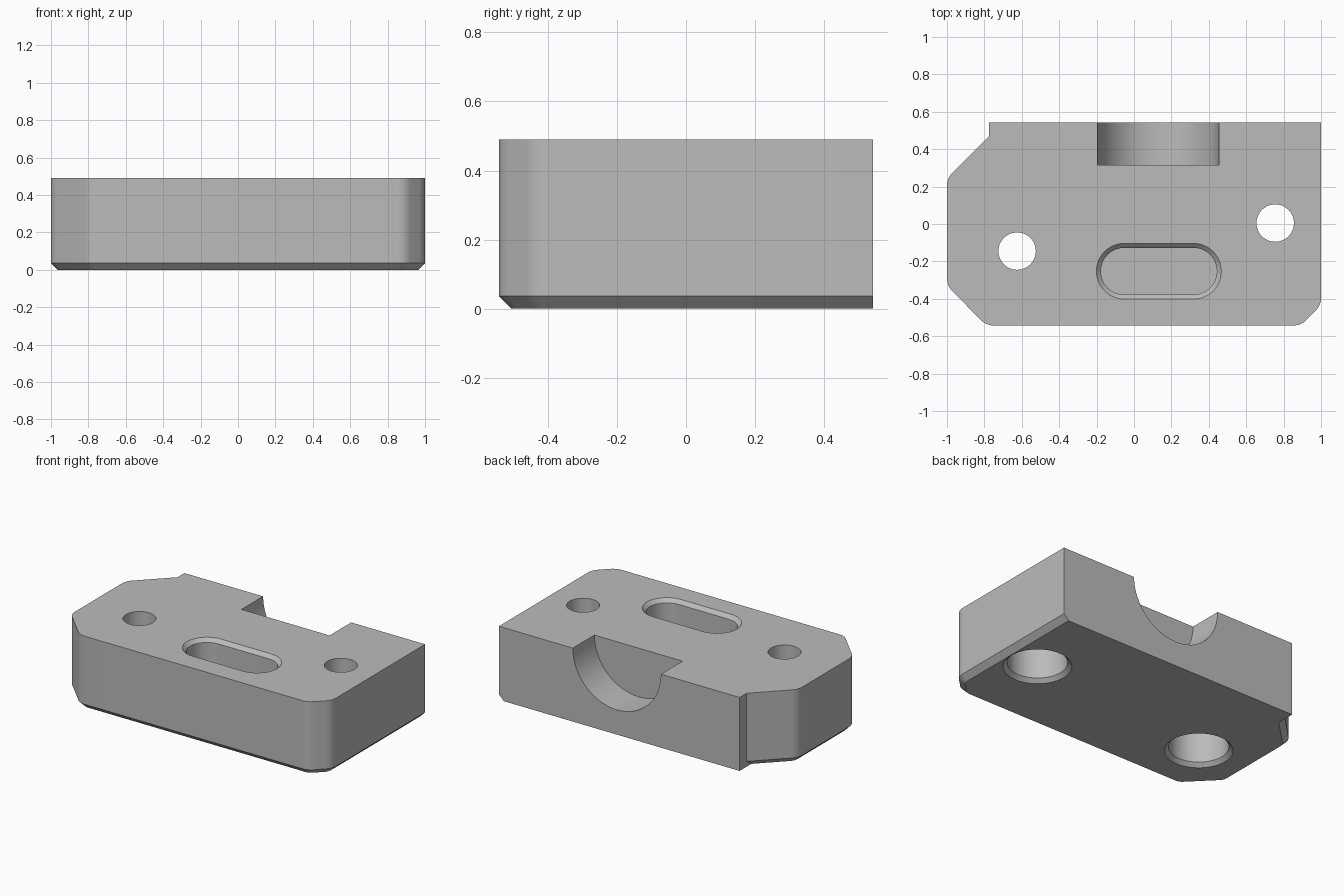
import bpy, bmesh, math
from mathutils import Vector

old = bpy.data.objects.get("Cube")
if old:
    bpy.data.objects.remove(old, do_unlink=True)

TOP = 0.49
BEVEL = 0.036
HALF_DEPTH = 0.5425

grey = bpy.data.materials.new("plain_grey")
grey.use_nodes = True
colour = (0.5, 0.5, 0.5, 1)
grey.diffuse_color = colour
grey.node_tree.nodes["Principled BSDF"].inputs["Base Color"].default_value = colour


def loft(name, rings):
    """Solid through rings of equal point count, given as (points, height)."""
    bm = bmesh.new()
    loops = [[bm.verts.new((x, y, z)) for x, y in pts] for pts, z in rings]
    bm.faces.new(loops[0])
    bm.faces.new(loops[-1])
    n = len(loops[0])
    for a, b in zip(loops, loops[1:]):
        for i in range(n):
            j = (i + 1) % n
            bm.faces.new((a[i], a[j], b[j], b[i]))
    bmesh.ops.recalc_face_normals(bm, faces=bm.faces)
    mesh = bpy.data.meshes.new(name)
    bm.to_mesh(mesh)
    bm.free()
    mesh.materials.append(grey)
    obj = bpy.data.objects.new(name, mesh)
    bpy.context.collection.objects.link(obj)
    return obj


def inset(corners, amounts):
    """Move each edge inward; edge i runs from corner i to the next."""
    lines = []
    for i, p in enumerate(corners):
        d = corners[(i + 1) % len(corners)] - p
        normal = Vector((d.y, -d.x)).normalized()
        lines.append((normal, normal.dot(p) - amounts[i]))
    result = []
    for i in range(len(corners)):
        (a, s), (b, t) = lines[i - 1], lines[i]
        det = a.x * b.y - a.y * b.x
        result.append(Vector(((s * b.y - t * a.y) / det, (a.x * t - b.x * s) / det)))
    return result


def rounded(corners, rounded_ids, size, steps=8):
    """Replace the chosen corners with short curves."""
    pts = []
    for i, p in enumerate(corners):
        if i not in rounded_ids:
            pts.append(p)
            continue
        q = p + (corners[i - 1] - p).normalized() * size
        r = p + (corners[(i + 1) % len(corners)] - p).normalized() * size
        for k in range(steps + 1):
            f = k / steps
            pts.append(q * (1 - f) ** 2 + p * (2 * f * (1 - f)) + r * f ** 2)
    return pts


def stadium(cx, cy, straight, radius, steps=24):
    """Slot outline; a circle when straight is zero."""
    pts = []
    for side in (1, -1):
        for k in range(steps + (1 if straight else 0)):
            a = math.pi * k / steps - side * math.pi / 2
            pts.append((cx + side * straight + radius * math.cos(a), cy + radius * math.sin(a)))
    return pts


# Block: clipped, rounded corners and a bevelled foot on all but the back
corners = [Vector(p) for p in (
    (1, HALF_DEPTH), (-0.775, HALF_DEPTH), (-0.775, 0.47), (-1, 0.245),
    (-1, -0.33), (-0.79, -HALF_DEPTH), (0.893, -HALF_DEPTH), (1, -0.435))]
foot = inset(corners, [0, 0] + [BEVEL] * 6)
soft = range(3, 8)
outline = rounded(corners, soft, 0.042)
block = loft("block", [(rounded(foot, soft, 0.027), 0), (outline, BEVEL), (outline, TOP)])

cutters = []

# Through holes with wide, bevelled counterbores underneath
for side, x, y in (("right", -0.625, -0.145), ("left", 0.755, 0.005)):
    cutters.append(loft(side + "_hole", [(stadium(x, y, 0, 0.1), 0.1), (stadium(x, y, 0, 0.1), 0.6)]))
    cutters.append(loft(side + "_counterbore", [
        (stadium(x, y, 0, 0.225), -0.02), (stadium(x, y, 0, 0.18), 0.025),
        (stadium(x, y, 0, 0.18), 0.245)]))

# Blind slot with a bevelled rim
slot = (0.133, -0.2525, 0.185)
cutters.append(loft("slot", [
    (stadium(*slot, 0.125), 0.245), (stadium(*slot, 0.125), TOP - 0.024),
    (stadium(*slot, 0.169), TOP + 0.02)]))

# Half-round pocket, open to the back and top
circle = stadium(0.13, 0, 0, 0.325)
pocket = loft("back_pocket", [(circle, 0), (circle, 0.4)])
pocket.rotation_euler = (-math.pi / 2, 0, 0)
pocket.location = (0, 0.315, TOP)
cutters.append(pocket)

bpy.context.view_layer.update()
bpy.ops.object.select_all(action='DESELECT')
bpy.context.view_layer.objects.active = block
block.select_set(True)
for cutter in cutters:
    cutter.hide_render = True
    mod = block.modifiers.new(cutter.name, 'BOOLEAN')
    mod.operation = 'DIFFERENCE'
    mod.solver = 'EXACT'
    mod.object = cutter
    bpy.ops.object.modifier_apply(modifier=mod.name)
for cutter in cutters:
    bpy.data.objects.remove(cutter, do_unlink=True)

bpy.ops.object.shade_smooth_by_angle(angle=math.radians(25))
